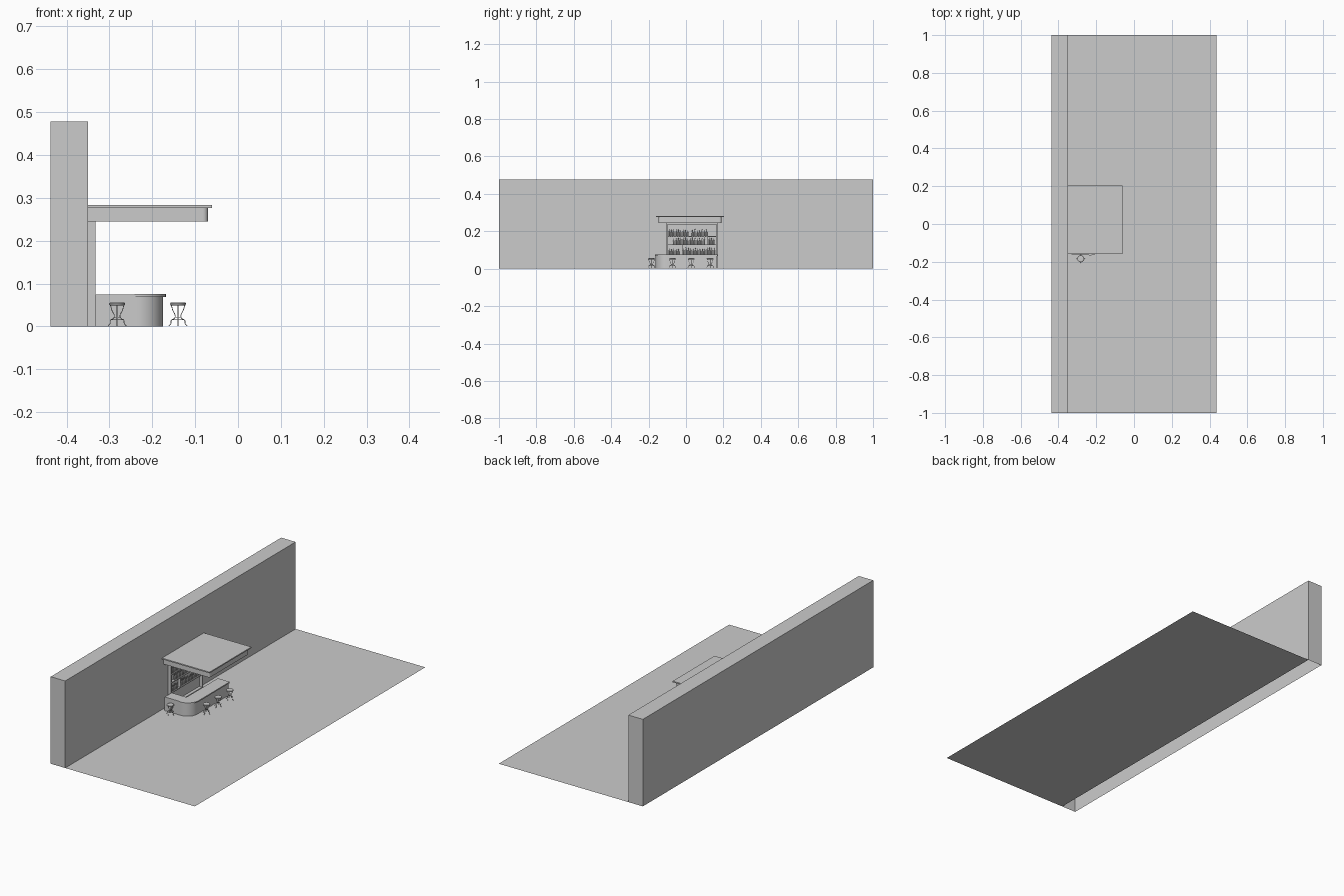
import bpy, bmesh, math, random
from mathutils import Vector

if "Cube" in bpy.data.objects:
    bpy.data.objects.remove(bpy.data.objects["Cube"])

random.seed(4)


def finish(name, bm, smooth=False):
    bmesh.ops.recalc_face_normals(bm, faces=bm.faces)
    me = bpy.data.meshes.new(name)
    bm.to_mesh(me)
    bm.free()
    ob = bpy.data.objects.new(name, me)
    bpy.context.collection.objects.link(ob)
    if smooth:
        bpy.context.view_layer.objects.active = ob
        ob.select_set(True)
        bpy.ops.object.shade_smooth_by_angle(angle=math.radians(35))
        ob.select_set(False)
    return ob


def prism(name, pts, z0, z1, smooth=False):
    """Extrude a flat outline from z0 to z1."""
    bm = bmesh.new()
    f = bm.faces.new([bm.verts.new((x, y, z0)) for x, y in pts])
    top = bmesh.ops.extrude_face_region(bm, geom=[f], use_keep_orig=True)
    for v in top["geom"]:
        if isinstance(v, bmesh.types.BMVert):
            v.co.z = z1
    return finish(name, bm, smooth)


def box(name, x0, x1, y0, y1, z0, z1):
    return prism(name, [(x0, y0), (x1, y0), (x1, y1), (x0, y1)], z0, z1)


def arc(cx, cy, r, a0, a1, n=10):
    return [(cx + r * math.cos(math.radians(a0 + (a1 - a0) * i / n)),
             cy + r * math.sin(math.radians(a0 + (a1 - a0) * i / n))) for i in range(n + 1)]


def lathe(name, profile, loc, n=12):
    """Revolve an (r, z) profile about a vertical axis."""
    bm = bmesh.new()
    rings = []
    for r, z in profile:
        rings.append([bm.verts.new((loc[0] + r * math.cos(2 * math.pi * i / n),
                                    loc[1] + r * math.sin(2 * math.pi * i / n),
                                    loc[2] + z)) for i in range(n)])
    for a, b in zip(rings, rings[1:]):
        for i in range(n):
            j = (i + 1) % n
            bm.faces.new((a[i], a[j], b[j], b[i]))
    bm.faces.new(rings[0])
    bm.faces.new(rings[-1])
    return finish(name, bm, True)


def tube(name, paths, radius, cyclic=False):
    cu = bpy.data.curves.new(name, 'CURVE')
    cu.dimensions = '3D'
    cu.bevel_depth = radius
    cu.bevel_resolution = 1
    cu.resolution_u = 5
    cu.use_fill_caps = True
    for pts in paths:
        sp = cu.splines.new('BEZIER')
        sp.bezier_points.add(len(pts) - 1)
        sp.use_cyclic_u = cyclic
        for bp, p in zip(sp.bezier_points, pts):
            bp.co = p
            bp.handle_left_type = bp.handle_right_type = 'AUTO'
    ob = bpy.data.objects.new(name, cu)
    bpy.context.collection.objects.link(ob)
    return ob


# Floor sheet and long back wall (open underneath)
bm = bmesh.new()
bm.faces.new([bm.verts.new(p) for p in
              ((-.35, -1, 0), (.438, -1, 0), (.438, 1, 0), (-.35, 1, 0))])
finish("floor", bm)
wall = box("wall", -.438, -.35, -1, 1, 0, .478)
bm = bmesh.new()
bm.from_mesh(wall.data)
bmesh.ops.delete(bm, geom=[f for f in bm.faces if f.calc_center_median().z < .001],
                 context='FACES_ONLY')
bm.to_mesh(wall.data)
bm.free()

# Canopy: thin slab over a fascia with rounded front corners
box("canopy_slab", -.35, -.061, -.16, .203, .2765, .283)
r = .012
prism("canopy_fascia", [(-.35, .19), (-.35, -.147)]
      + arc(-.07 - r, -.147 + r, r, -90, 0, 6) + arc(-.07 - r, .19 - r, r, 0, 90, 6),
      .245, .2765, True)

# Counter: side leg, rounded corner, long front run
box("counter_side", -.332, -.237, -.162, -.102, 0, .075)
prism("counter_front", [(-.237, .166), (-.237, -.162)]
      + arc(-.235, -.102, .06, -90, 0, 12) + [(-.175, .166)], 0, .07, True)
prism("counter_top", [(-.241, .169), (-.241, -.165)]
      + arc(-.235, -.1, .0665, -90, 0, 12) + [(-.1685, .169)], .069, .0755, True)

# Back shelving
for i, y in enumerate((-.106, .164)):
    box("shelf_side_%d" % i, -.35, -.332, y, y + .007, 0, .245)
box("shelf_header", -.35, -.332, -.1, .165, .237, .245)
SHELVES = (.075, .13, .174)
for i, z in enumerate(SHELVES):
    box("shelf_%d" % i, -.35, -.333, -.1, .165, z - .004, z)
box("shelf_base", -.35, -.333, -.1, .165, 0, .004)
for i, (y, z0, z1) in enumerate(((-.022, .075, .126), (.112, .13, .17))):
    box("shelf_divider_%d" % i, -.35, -.333, y, y + .003, z0, z1)

# Rows of bottles
BOTTLE = [(.004, 0), (.0045, .001), (.0045, .019), (.0038, .022),
          (.0016, .026), (.0016, .033), (.002, .0335), (.002, .036)]
rows = ((-.09, -.028), (-.012, .158)), ((-.065, .108), (.124, .158)), ((-.09, .022), (.035, .112))
for row, (z, spans) in enumerate(zip(SHELVES, rows)):
    for a, b in spans:
        count = int((b - a) / .0125) + 1
        for i in range(count):
            s = random.uniform(.82, 1.08)
            lathe("bottle_%d" % row, [(pr, pz * s) for pr, pz in BOTTLE],
                  (-.341, a + i * .0125, z), 8)


# Bar stools: round cushion, pinched legs, curled feet
def stool(n, x, y):
    lathe("stool_%d_seat" % n, [(.0145, .0485), (.0175, .0495), (.0185, .0515),
                                (.0185, .0535), (.017, .0555), (.012, .056)], (x, y, 0), 20)
    paths = []
    for k in range(4):
        c, s = math.cos(k * math.pi / 2), math.sin(k * math.pi / 2)
        paths.append([(x + q * c, y + q * s, z) for q, z in
                      ((.0155, .049), (.012, .037), (.0065, .024), (.009, .0185),
                       (.0155, .0145), (.0165, .007), (.0215, .0012))])
    tube("stool_%d_legs" % n, paths, .001)
    tube("stool_%d_ring" % n, [[(x + q * math.cos(k * math.pi / 4), y + q * math.sin(k * math.pi / 4), z)
                                for k in range(8)] for q, z in ((.0075, .021), (.0145, .016))],
         .0008, True)
    lathe("stool_%d_post" % n, [(.0012, .012), (.0012, .049)], (x, y, 0), 8)


for n, (x, y) in enumerate(((-.282, -.184), (-.14, -.073), (-.14, .028), (-.14, .129))):
    stool(n, x, y)
